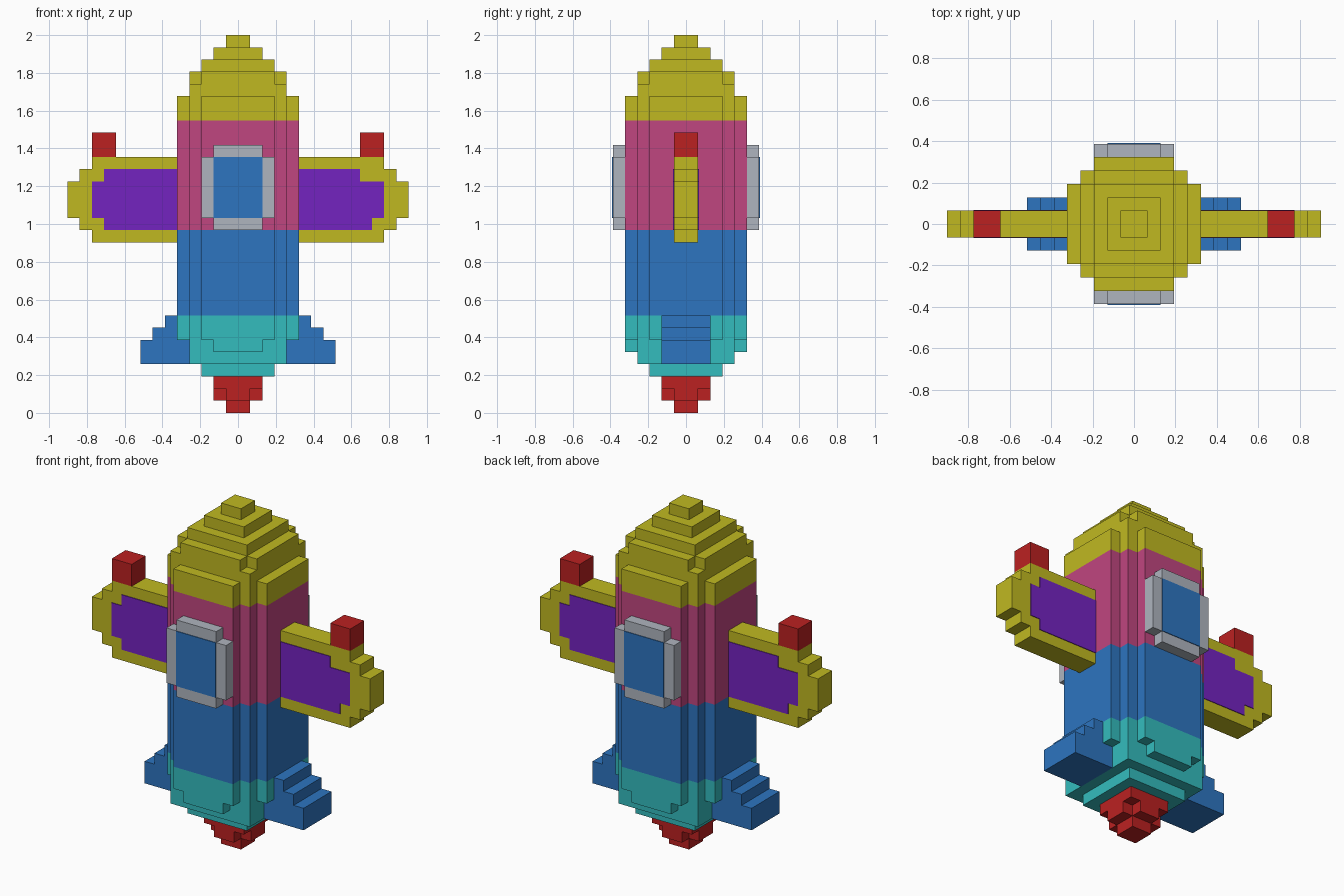
import bpy, bmesh

cube = bpy.data.objects.get("Cube")
if cube:
    bpy.data.objects.remove(cube, do_unlink=True)

U = 2 / 31  # size of one block


def make_material(name, rgb):
    lin = [((c / 255 + 0.055) / 1.055) ** 2.4 for c in rgb] + [1]
    m = bpy.data.materials.new(name)
    m.use_nodes = True
    m.diffuse_color = lin
    bsdf = m.node_tree.nodes["Principled BSDF"]
    bsdf.inputs["Base Color"].default_value = lin
    bsdf.inputs["Roughness"].default_value = 0.8
    return m


YELLOW = make_material("yellow", (192, 185, 33))
PINK = make_material("pink", (192, 70, 128))
BLUE = make_material("blue", (45, 117, 192))
TEAL = make_material("teal", (52, 188, 190))
RED = make_material("red", (187, 33, 33))
PURPLE = make_material("purple", (116, 35, 192))
GREY = make_material("light grey", (175, 181, 191))


def prism(name, outline, lo, hi, axis, mat):
    """Extrude a 2D outline (in blocks) along z (xy outline) or y (xz outline)."""
    bm = bmesh.new()

    def point(a, b, d):
        return (a * U, b * U, d * U) if axis == "z" else (a * U, d * U, b * U)

    face = bm.faces.new([bm.verts.new(point(a, b, lo)) for a, b in outline])
    ext = bmesh.ops.extrude_face_region(bm, geom=[face])
    move = (0, 0, (hi - lo) * U) if axis == "z" else (0, (hi - lo) * U, 0)
    bmesh.ops.translate(bm, vec=move,
                        verts=[v for v in ext["geom"] if isinstance(v, bmesh.types.BMVert)])
    bmesh.ops.recalc_face_normals(bm, faces=bm.faces)
    me = bpy.data.meshes.new(name)
    bm.to_mesh(me)
    bm.free()
    me.materials.append(mat)
    ob = bpy.data.objects.new(name, me)
    bpy.context.scene.collection.objects.link(ob)
    return ob


def stepped(steps):
    """Symmetric staircase outline from (half x, half y) corners, widest x first."""
    quad = []
    for i, (x, y) in enumerate(steps):
        quad.append((x, y))
        if i + 1 < len(steps):
            quad.append((steps[i + 1][0], y))
    back = quad[::-1]
    return (quad + [(-x, y) for x, y in back]
            + [(-x, -y) for x, y in quad] + [(x, -y) for x, y in back])


def rect(a0, b0, a1, b1):
    return [(a0, b0), (a1, b0), (a1, b1), (a0, b1)]


# Fuselage: stacked layers from nozzle to nose
FULL = [(5, 3), (4, 4), (3, 5)]
layers = [
    ("nozzle_tip", [(1, 1)], 0, 1, RED),
    ("nozzle_middle", [(2, 1), (1, 2)], 1, 2, RED),
    ("nozzle_top", [(2, 2)], 2, 3, RED),
    ("tail_bottom", [(3, 3)], 3, 4, TEAL),
    ("tail_lower", [(4, 4)], 4, 5, TEAL),
    ("tail_middle", [(4, 4), (2, 5)], 5, 6, TEAL),
    ("tail_upper", FULL, 6, 8, TEAL),
    ("lower_body", FULL, 8, 15, BLUE),
    ("upper_body", FULL, 15, 24, PINK),
    ("nose_base", FULL, 24, 26, YELLOW),
    ("nose_step_1", [(4, 4)], 26, 27, YELLOW),
    ("nose_step_2", [(4, 3), (3, 4)], 27, 28, YELLOW),
    ("nose_step_3", [(3, 3)], 28, 29, YELLOW),
    ("nose_step_4", [(2, 2)], 29, 30, YELLOW),
    ("nose_tip", [(1, 1)], 30, 31, YELLOW),
]
for name, steps, z0, z1, mat in layers:
    prism(name, stepped(steps), z0, z1, "z", mat)

WING = [(5, 14), (12, 14), (12, 15), (13, 15), (13, 16), (14, 16),
        (14, 19), (13, 19), (13, 20), (12, 20), (12, 21), (5, 21)]
FIN = [(4, 4), (8, 4), (8, 6), (7, 6), (7, 7), (6, 7), (6, 8), (5, 8), (5, 6), (4, 6)]
PLATE = 0.06  # thickness of painted panels, in blocks

for side, s in (("left", 1), ("right", -1)):
    def flip(pts):
        return [(s * x, z) for x, z in pts]

    # Wing, wing-tip light and tail fin
    prism(side + "_wing", flip(WING), -1, 1, "y", YELLOW)
    prism(side + "_wing_light", flip(rect(10, 21, 12, 23)), -1, 1, "y", RED)
    prism(side + "_fin", flip(FIN), -2, 2, "y", BLUE)

    # Wing panels; the upper notch is longer on one face of each wing
    for face, f in (("front", -1), ("back", 1)):
        notch = 10 if s * f < 0 else 11
        panel = [(5, 15), (11, 15), (11, 16), (12, 16),
                 (12, 19), (notch, 19), (notch, 20), (5, 20)]
        prism(f"{side}_wing_{face}_panel", flip(panel), f, f * (1 + PLATE), "y", PURPLE)

# Windows on front and back
FRAME = [(-2, 15), (2, 15), (2, 16), (3, 16), (3, 21), (2, 21),
         (2, 22), (-2, 22), (-2, 21), (-3, 21), (-3, 16), (-2, 16)]
for face, f in (("front", -1), ("back", 1)):
    prism(face + "_window_frame", FRAME, 5 * f, 6 * f, "y", GREY)
    prism(face + "_window_pane", rect(-2, 16, 2, 21), 6 * f, (6 + PLATE) * f, "y", BLUE)
